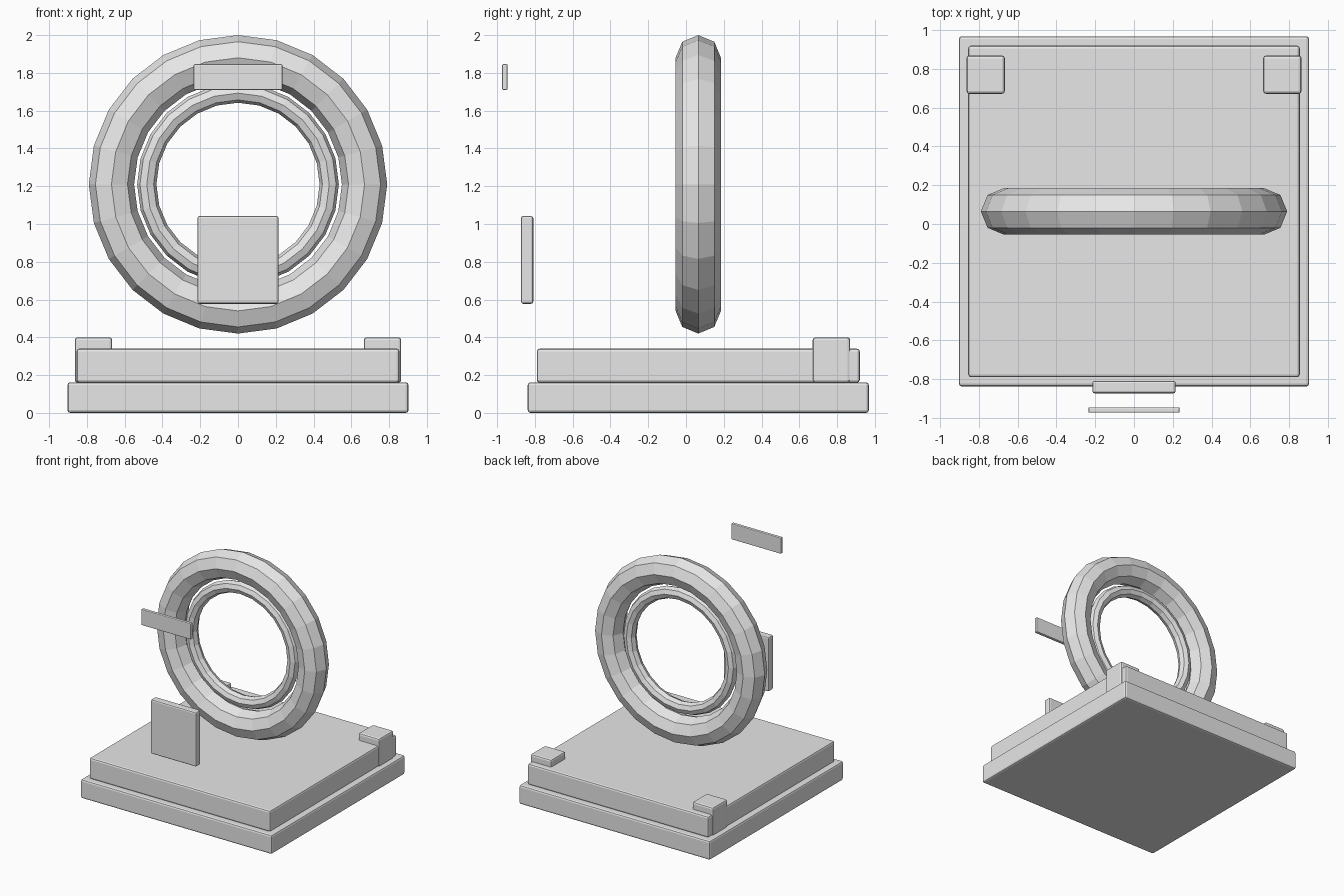
import bpy
from math import radians

if "Cube" in bpy.data.objects:
    bpy.data.objects.remove(bpy.data.objects["Cube"], do_unlink=True)

grey = bpy.data.materials.new("plain grey")
grey.use_nodes = True
colour = (0.8, 0.8, 0.8, 1)
grey.diffuse_color = colour
grey.node_tree.nodes["Principled BSDF"].inputs["Base Color"].default_value = colour

MID_Y = 0.065  # depth of the base and ring centres


def box(name, centre, size, bevel):
    """Box with rounded edges."""
    bpy.ops.mesh.primitive_cube_add(size=1, location=centre)
    ob = bpy.context.object
    ob.name = name
    ob.scale = size
    bpy.ops.object.transform_apply(location=False, rotation=False, scale=True)
    mod = ob.modifiers.new("rounded edges", "BEVEL")
    mod.width = bevel
    mod.segments = 2
    ob.data.materials.append(grey)


def ring(name, major, minor):
    """Upright faceted ring facing the front."""
    bpy.ops.mesh.primitive_torus_add(
        major_radius=major, minor_radius=minor, major_segments=24,
        minor_segments=8, location=(0, MID_Y, 1.21), rotation=(radians(90), 0, 0))
    ob = bpy.context.object
    ob.name = name
    ob.data.materials.append(grey)


# Stepped base
box("base_slab", (0, MID_Y, 0.081), (1.806, 1.806, 0.162), 0.015)
box("upper_slab", (0, MID_Y, 0.25), (1.71, 1.71, 0.18), 0.015)

# Rear corner blocks
for side, x in (("left", 0.765), ("right", -0.765)):
    box("corner_block_" + side, (x, 0.77, 0.28), (0.198, 0.198, 0.24), 0.015)

# Portal rings
ring("outer_ring", 0.67, 0.12)
ring("inner_ring", 0.483, 0.051)

# Floating front panels
box("front_panel", (0, -0.841, 0.81), (0.43, 0.065, 0.465), 0.012)
box("name_plate", (0, -0.959, 1.778), (0.47, 0.028, 0.136), 0.006)
